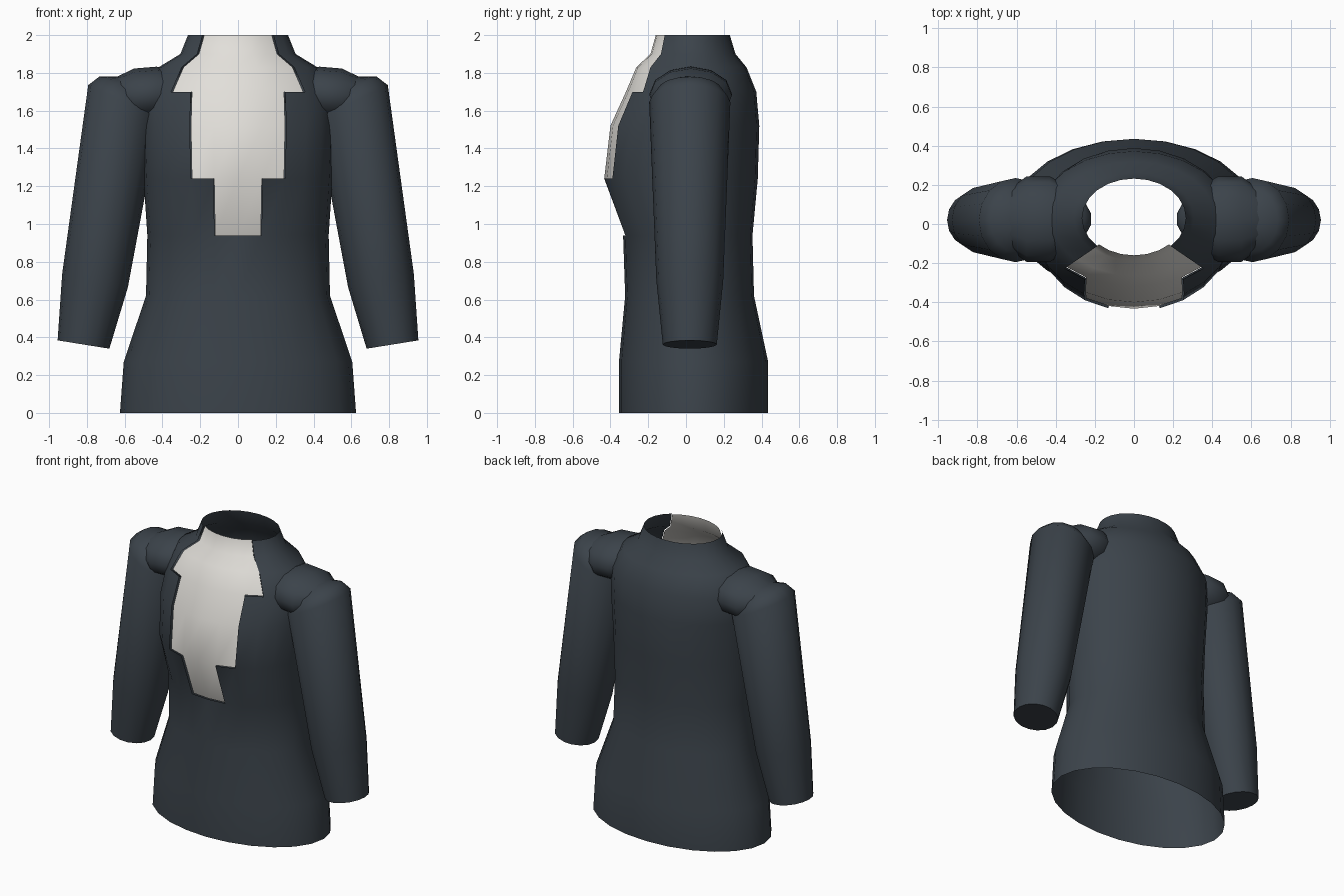
import bpy, bmesh, math

if "Cube" in bpy.data.objects:
    bpy.data.objects.remove(bpy.data.objects["Cube"])

SEG = 24


def material(name, rgb):
    m = bpy.data.materials.new(name)
    m.diffuse_color = (*rgb, 1)
    m.use_nodes = True
    m.node_tree.nodes["Principled BSDF"].inputs["Base Color"].default_value = m.diffuse_color
    return m


CLOTH = material("dark slate cloth", (0.044, 0.056, 0.069))
SHIRT = material("off white cloth", (0.76, 0.74, 0.70))


def loft(name, rings, mat, keep=lambda i, j: True, caps=False, angle=50):
    """Skin closed rings of points; keep(i, j) decides which faces exist."""
    bm = bmesh.new()
    rows = [[bm.verts.new(p) for p in ring] for ring in rings]
    n = len(rows[0])
    for i in range(len(rows) - 1):
        for j in range(n):
            if keep(i, j):
                k = (j + 1) % n
                bm.faces.new((rows[i][j], rows[i][k], rows[i + 1][k], rows[i + 1][j]))
    if caps:
        bm.faces.new(rows[0][::-1])
        bm.faces.new(rows[-1])
        bmesh.ops.recalc_face_normals(bm, faces=bm.faces)
    bmesh.ops.delete(bm, geom=[v for v in bm.verts if not v.link_faces], context='VERTS')
    me = bpy.data.meshes.new(name)
    bm.to_mesh(me)
    bm.free()
    me.materials.append(mat)
    ob = bpy.data.objects.new(name, me)
    bpy.context.collection.objects.link(ob)
    bpy.ops.object.select_all(action='DESELECT')
    ob.select_set(True)
    bpy.context.view_layer.objects.active = ob
    bpy.ops.object.shade_smooth_by_angle(angle=math.radians(angle))
    return ob


# Torso sections: height, half width, front y, back y
TORSO = [
    (0.00, 0.625, -0.355, 0.435),
    (0.27, 0.605, -0.355, 0.435),
    (0.62, 0.487, -0.322, 0.36),
    (0.94, 0.48, -0.333, 0.352),
    (1.24, 0.50, -0.445, 0.38),
    (1.52, 0.51, -0.412, 0.388),
    (1.70, 0.50, -0.33, 0.372),
    (1.83, 0.42, -0.275, 0.32),
    (1.90, 0.305, -0.20, 0.262),
    (2.00, 0.265, -0.172, 0.232),
]


def torso_rings(inset):
    rings = []
    for z, rx, f, b in TORSO:
        cy, ry = (f + b) / 2, (b - f) / 2 - inset
        rings.append([((rx - inset) * math.sin(2 * math.pi * j / SEG),
                       cy - ry * math.cos(2 * math.pi * j / SEG), z)
                      for j in range(SEG)])
    return rings


def in_opening(i, j):
    """Stepped neckline: wider towards the collar."""
    half = 0 if i < 3 else 1 if i == 3 else 2 if i < 6 else 3
    return j < half or j >= SEG - half


# Open jacket shell and the shirt panel just behind its opening
loft("jacket_body", torso_rings(0), CLOTH, lambda i, j: not in_opening(i, j))
loft("shirt_front", torso_rings(0.012), SHIRT, in_opening)

# Sleeve sections: centre x, centre z, x radius, y radius, outward tilt in z
SLEEVE = [
    (0.818, 0.362, 0.137, 0.143, 0.022),
    (0.757, 0.70, 0.174, 0.177, 0.035),
    (0.605, 1.645, 0.188, 0.215, 0.09),
    (0.60, 1.715, 0.135, 0.165, 0.065),
    (0.59, 1.775, 0.05, 0.06, 0.005),
]
# Shoulder sections: x, centre z, y radius, z radius
SHOULDER = [
    (0.22, 1.70, 0.03, 0.025),
    (0.25, 1.70, 0.085, 0.06),
    (0.33, 1.695, 0.165, 0.11),
    (0.43, 1.69, 0.218, 0.143),
    (0.55, 1.68, 0.218, 0.143),
    (0.64, 1.68, 0.15, 0.10),
]


def circle(n):
    return [(math.cos(2 * math.pi * j / n), math.sin(2 * math.pi * j / n)) for j in range(n)]


for side, s in (("left", 1), ("right", -1)):
    loft(side + "_sleeve",
         [[(s * (x + rx * c), 0.02 + ry * t, z + tilt * c) for c, t in circle(16)]
          for x, z, rx, ry, tilt in SLEEVE], CLOTH, caps=True)
    loft(side + "_shoulder",
         [[(s * x, 0.025 + ry * c, z + rz * t) for c, t in circle(12)]
          for x, z, ry, rz in SHOULDER], CLOTH, caps=True)
